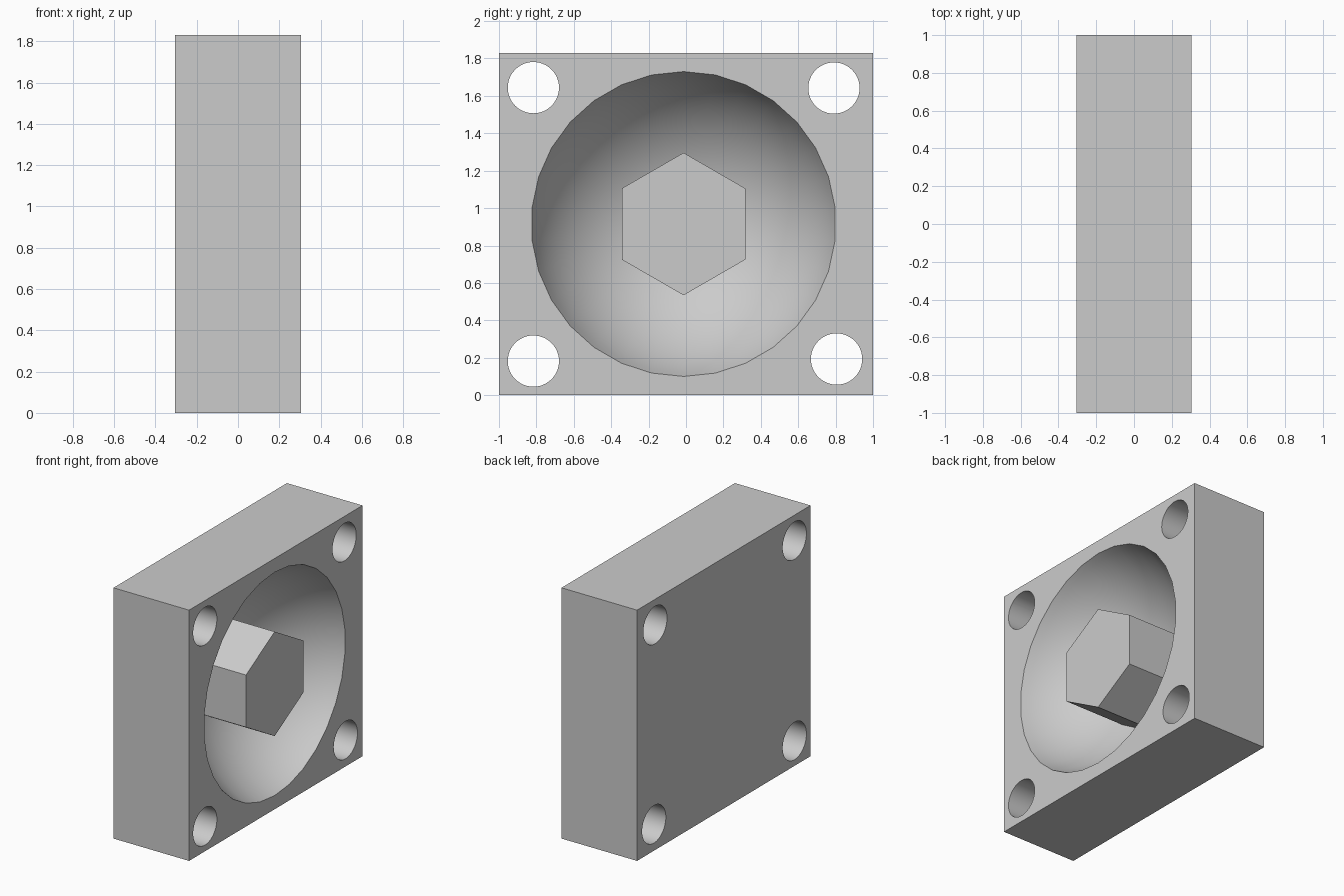
import bpy
import bmesh
from math import sin, cos, tau, radians, asin

cube = bpy.data.objects.get("Cube")
if cube:
    bpy.data.objects.remove(cube, do_unlink=True)

HALF_X, HEIGHT = 0.305, 1.83
CENTER = (-0.013, HEIGHT / 2)
RIM, DEPTH = 0.815, 0.575

grey = bpy.data.materials.new("light_grey")
grey.use_nodes = True
grey.diffuse_color = (0.6, 0.6, 0.6, 1)
grey.node_tree.nodes["Principled BSDF"].inputs["Base Color"].default_value = (0.6, 0.6, 0.6, 1)


def finish(name, bm):
    bmesh.ops.recalc_face_normals(bm, faces=bm.faces)
    mesh = bpy.data.meshes.new(name)
    bm.to_mesh(mesh)
    bm.free()
    mesh.materials.append(grey)
    obj = bpy.data.objects.new(name, mesh)
    bpy.context.collection.objects.link(obj)
    return obj


def turned(name, profile, sides, center):
    """Solid turned about the x axis from (x, radius) pairs, with a corner at the top."""
    bm = bmesh.new()
    rings = [[bm.verts.new((x, center[0] + r * sin(tau * i / sides),
                            center[1] + r * cos(tau * i / sides)))
              for i in range(sides)] for x, r in profile]
    for a, b in zip(rings, rings[1:]):
        for i in range(sides):
            j = (i + 1) % sides
            bm.faces.new((a[i], a[j], b[j], b[i]))
    bm.faces.new(rings[0])
    bm.faces.new(rings[-1])
    return finish(name, bm)


# Square block
bm = bmesh.new()
bmesh.ops.create_cube(bm, size=1)
bmesh.ops.scale(bm, vec=(2 * HALF_X, 2, HEIGHT), verts=bm.verts)
bmesh.ops.translate(bm, vec=(0, 0, HEIGHT / 2), verts=bm.verts)
block = finish("block", bm)

# Spherical bowl cutter, running a little past the rim
radius = (RIM ** 2 + DEPTH ** 2) / (2 * DEPTH)
sphere_x = HALF_X - DEPTH + radius
rim_angle = asin(RIM / radius)
steps = 20
angles = [rim_angle * max(k, 0.05) / steps for k in range(steps + 3)]
bowl = turned("bowl_cutter",
              [(sphere_x - radius * cos(a), radius * sin(a)) for a in angles],
              30, CENTER)

# Four corner bolt holes
holes = [(-0.816, 1.644), (0.791, 1.642), (-0.816, 0.182), (0.805, 0.193)]
cutters = [bowl] + [turned("hole_cutter", [(-0.5, 0.137), (0.5, 0.137)], 48, h) for h in holes]

for cutter in cutters:
    cutter.hide_render = True
    mod = block.modifiers.new(cutter.name, "BOOLEAN")
    mod.operation = "DIFFERENCE"
    mod.solver = "EXACT"
    mod.object = cutter
bpy.ops.object.select_all(action="DESELECT")
block.select_set(True)
bpy.context.view_layer.objects.active = block
for mod in list(block.modifiers):
    bpy.ops.object.modifier_apply(modifier=mod.name)
for cutter in cutters:
    bpy.data.objects.remove(cutter, do_unlink=True)
bpy.ops.object.shade_smooth_by_angle(angle=radians(25))

# Hexagonal boss rising from the bowl floor, flush with the block face
turned("hex_boss", [(HALF_X - DEPTH - 0.01, 0.381), (HALF_X, 0.381)], 6, CENTER)
